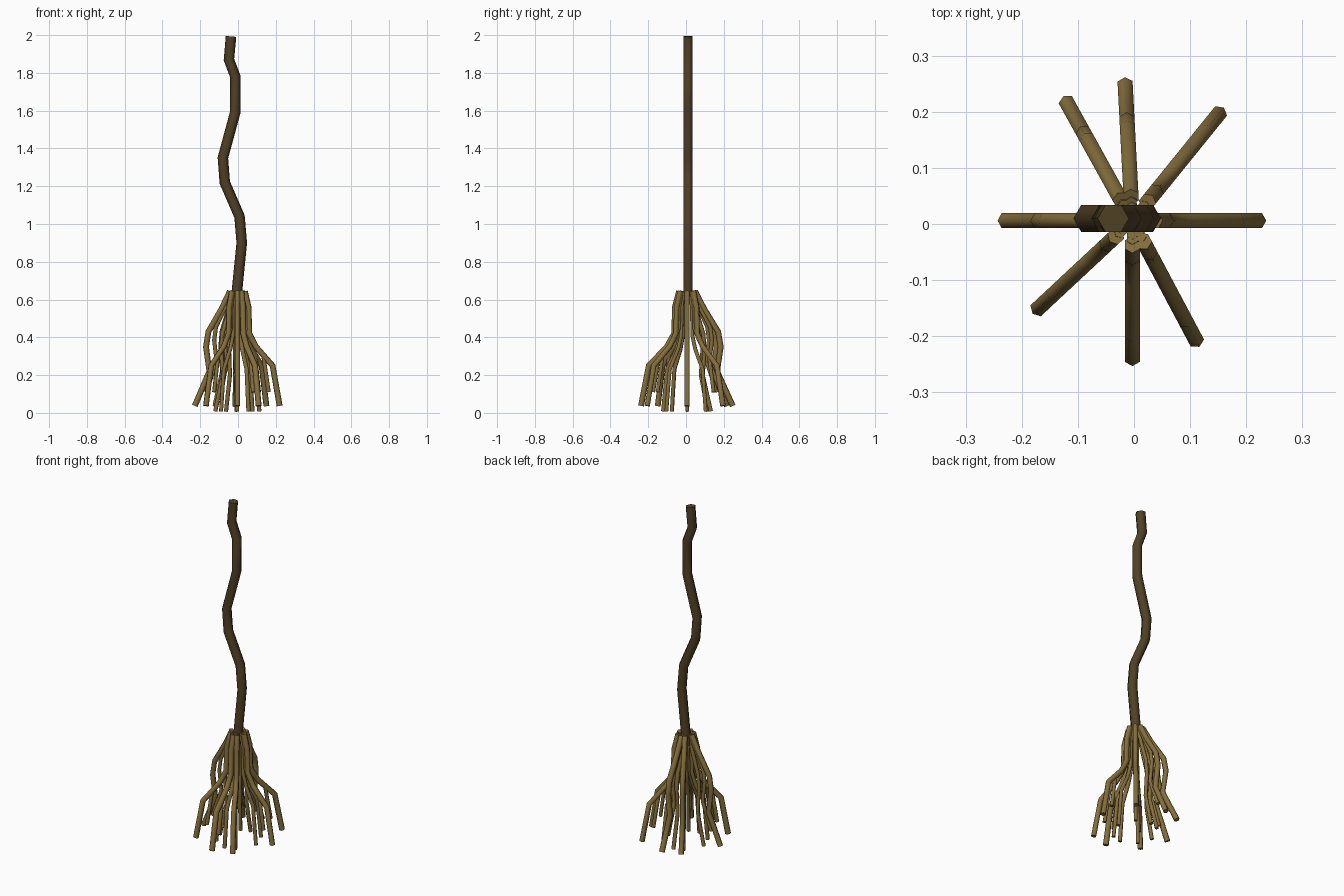
import bpy, bmesh, math
from mathutils import Vector

if "Cube" in bpy.data.objects:
    bpy.data.objects.remove(bpy.data.objects["Cube"])


def make_material(name, color):
    mat = bpy.data.materials.new(name)
    mat.use_nodes = True
    mat.diffuse_color = color
    mat.node_tree.nodes["Principled BSDF"].inputs["Base Color"].default_value = color
    return mat


dark_wood = make_material("dark wood", (0.082, 0.052, 0.018, 1))
straw = make_material("straw", (0.235, 0.158, 0.046, 1))


def tube(name, path, radius, side, mat, sides=6):
    """Sweep a polygon along a planar path; side is the normal of that plane."""
    bm = bmesh.new()
    rings = []
    for i, p in enumerate(path):
        before = (p - path[i - 1]).normalized() if i else Vector()
        after = (path[i + 1] - p).normalized() if i < len(path) - 1 else Vector()
        across = side.cross((before + after).normalized())
        ring = []
        for k in range(sides):
            a = math.tau * k / sides
            ring.append(bm.verts.new(p + radius * (across * math.cos(a) + side * math.sin(a))))
        rings.append(ring)
    for low, high in zip(rings, rings[1:]):
        for k in range(sides):
            n = (k + 1) % sides
            bm.faces.new((low[k], low[n], high[n], high[k]))
    bm.faces.new(rings[0])
    bm.faces.new(rings[-1])
    bmesh.ops.recalc_face_normals(bm, faces=bm.faces)
    mesh = bpy.data.meshes.new(name)
    bm.to_mesh(mesh)
    bm.free()
    mesh.materials.append(mat)
    obj = bpy.data.objects.new(name, mesh)
    bpy.context.collection.objects.link(obj)
    bpy.ops.object.select_all(action="DESELECT")
    obj.select_set(True)
    bpy.context.view_layer.objects.active = obj
    bpy.ops.object.shade_smooth_by_angle(angle=math.radians(62))
    return obj


# Crooked handle, bending only sideways
handle = [(-0.012, 0.58), (0.02, 0.9), (0.008, 1.04), (-0.07, 1.22), (-0.08, 1.35),
          (-0.015, 1.59), (-0.014, 1.78), (-0.048, 1.87), (-0.037, 1.993)]
tube("handle", [Vector((x, 0.01, z)) for x, z in handle], 0.028, Vector((0, 1, 0)), dark_wood)

# Twig outlines: distance from the axis and height
bulged = [(0.04, 0.644), (0.085, 0.55), (0.155, 0.43), (0.168, 0.35), (0.15, 0.22), (0.228, 0.037)]
flared = [(0.04, 0.644), (0.06, 0.56), (0.064, 0.42), (0.1, 0.35), (0.19, 0.25), (0.228, 0.037)]

# Outer twigs: heading in degrees, outline, reach
twigs = [(0, flared, 0.98), (51, flared, 1.07), (93, bulged, 1.06), (119, bulged, 1.05),
         (180, bulged, 0.99), (223, flared, 1), (270, flared, 1.07), (298, flared, 1.05)]

# Layers: name, reach, height of the tips, thickness
layers = [("outer", 1, 0.037, 0.0155), ("middle", 0.74, 0.11, 0.011), ("inner", 0.52, 0.008, 0.011)]

for layer, reach, tip, radius in layers:
    for i, (heading, outline, length) in enumerate(twigs):
        a = math.radians(heading)
        out = Vector((math.cos(a), math.sin(a), 0))
        side = Vector((-out.y, out.x, 0))
        top, bottom = outline[0][1], outline[-1][1]
        path = []
        for r, z in outline:
            height = tip + (z - bottom) * (top - tip) / (top - bottom)
            path.append(Vector((-0.003, 0.006, height)) + out * r * reach * length)
        tube(f"{layer}_twig_{i + 1}", path, radius, side, straw)
